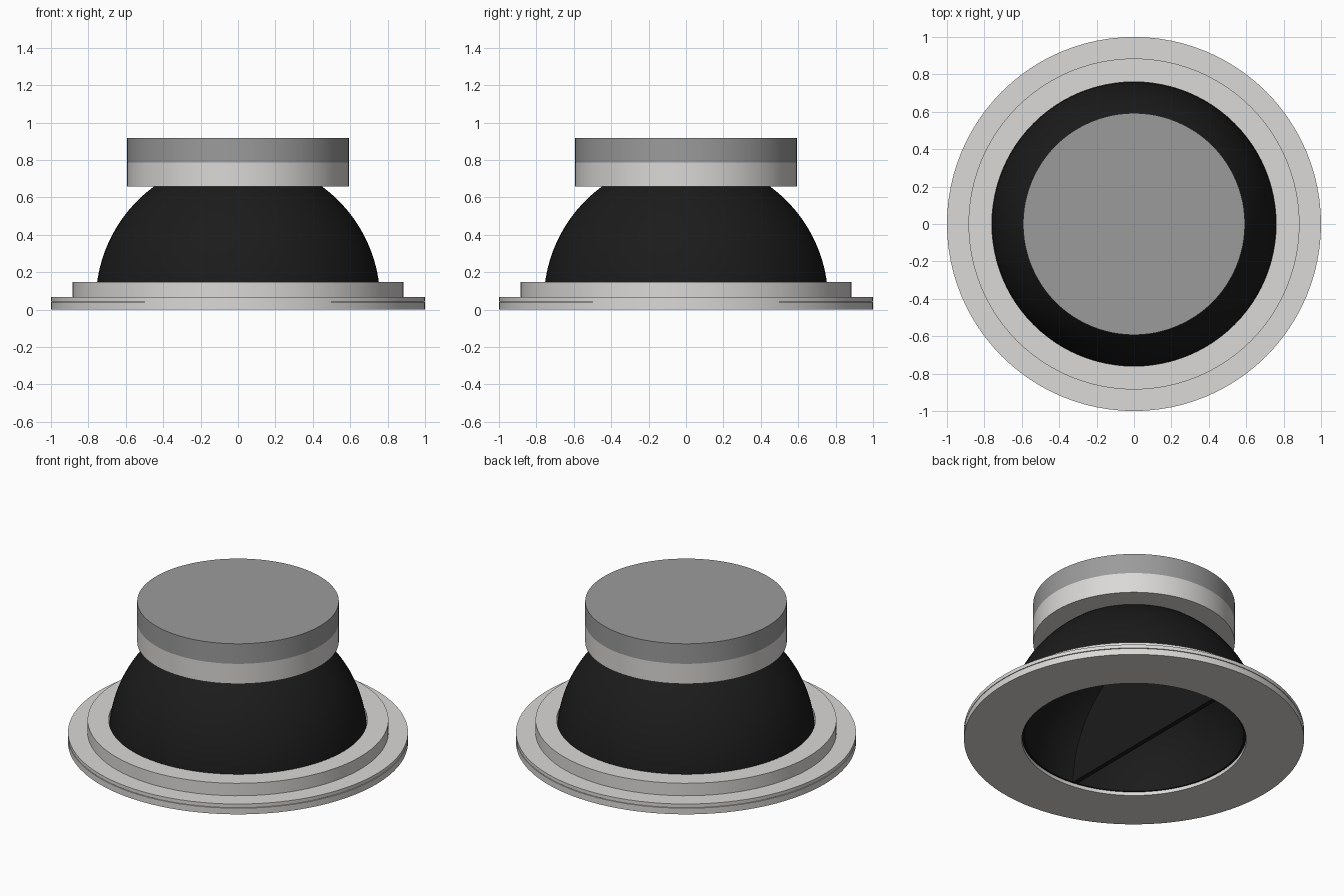
import bpy
import bmesh
from math import pi, sin, cos, radians

cube = bpy.data.objects.get("Cube")
if cube:
    bpy.data.objects.remove(cube, do_unlink=True)

SEGMENTS = 96
DOME_R, DOME_Z = 0.76, 0.045        # outer dome radius and equator height
CAVITY_R, CAVITY_Z = 0.645, 0.02    # inner cavity radius and equator height


def material(name, rgb):
    mat = bpy.data.materials.new(name)
    mat.use_nodes = True
    mat.diffuse_color = (*rgb, 1)
    mat.node_tree.nodes["Principled BSDF"].inputs["Base Color"].default_value = (*rgb, 1)
    return mat


light_grey = material("light_grey", (0.71, 0.695, 0.68))
mid_grey = material("mid_grey", (0.33, 0.33, 0.33))
black = material("soft_black", (0.011, 0.011, 0.011))


def finish(name, bm, mat):
    bmesh.ops.remove_doubles(bm, verts=bm.verts, dist=1e-5)
    bmesh.ops.recalc_face_normals(bm, faces=bm.faces)
    mesh = bpy.data.meshes.new(name)
    bm.to_mesh(mesh)
    bm.free()
    mesh.materials.append(mat)
    obj = bpy.data.objects.new(name, mesh)
    bpy.context.collection.objects.link(obj)
    bpy.ops.object.select_all(action="DESELECT")
    obj.select_set(True)
    bpy.context.view_layer.objects.active = obj
    bpy.ops.object.shade_smooth_by_angle(angle=radians(30))


def lathe(name, profile, mat, closed=False):
    """Spin a (radius, height) profile around the z axis."""
    bm = bmesh.new()
    verts = [bm.verts.new((r, 0, z)) for r, z in profile]
    edges = [bm.edges.new(pair) for pair in zip(verts, verts[1:])]
    if closed:
        edges.append(bm.edges.new((verts[-1], verts[0])))
    bmesh.ops.spin(bm, geom=verts + edges, cent=(0, 0, 0), axis=(0, 0, 1),
                   angle=2 * pi, steps=SEGMENTS)
    finish(name, bm, mat)


def ring(name, inner, outer, low, high, mat):
    lathe(name, [(inner, low), (outer, low), (outer, high), (inner, high)], mat, closed=True)


def arc(radius, height, end, steps=32):
    angles = [end * i / steps for i in range(steps + 1)]
    return [(radius * cos(a), height + radius * sin(a)) for a in angles]


# Stepped mounting flange with a fine groove around its rim
ring("flange_lower", 0.66, 1.0, 0, 0.04, light_grey)
ring("flange_groove", DOME_R, 0.993, 0.04, 0.044, light_grey)
ring("flange_upper", DOME_R, 1.0, 0.044, 0.067, light_grey)
ring("collar", DOME_R, 0.885, 0.067, 0.148, light_grey)

# Outer dome, and the cavity below it with its lip
lathe("dome", arc(DOME_R, DOME_Z, pi / 2), black)
lathe("cavity", [(DOME_R, DOME_Z)] + arc(CAVITY_R, CAVITY_Z, pi / 2), black)

# Upright divider inside the cavity
bm = bmesh.new()
face = bm.faces.new([bm.verts.new((-0.1, y, z)) for y, z in arc(CAVITY_R, CAVITY_Z, pi)])
side = bmesh.ops.extrude_face_region(bm, geom=[face])
moved = [v for v in side["geom"] if isinstance(v, bmesh.types.BMVert)]
bmesh.ops.translate(bm, verts=moved, vec=(0.03, 0, 0))
finish("divider", bm, black)

# Two-tone cap
ring("cap_lower", 0.4, 0.593, 0.657, 0.787, light_grey)
lathe("cap_upper", [(0, 0.787), (0.593, 0.787), (0.593, 0.917), (0, 0.917)], mid_grey)
